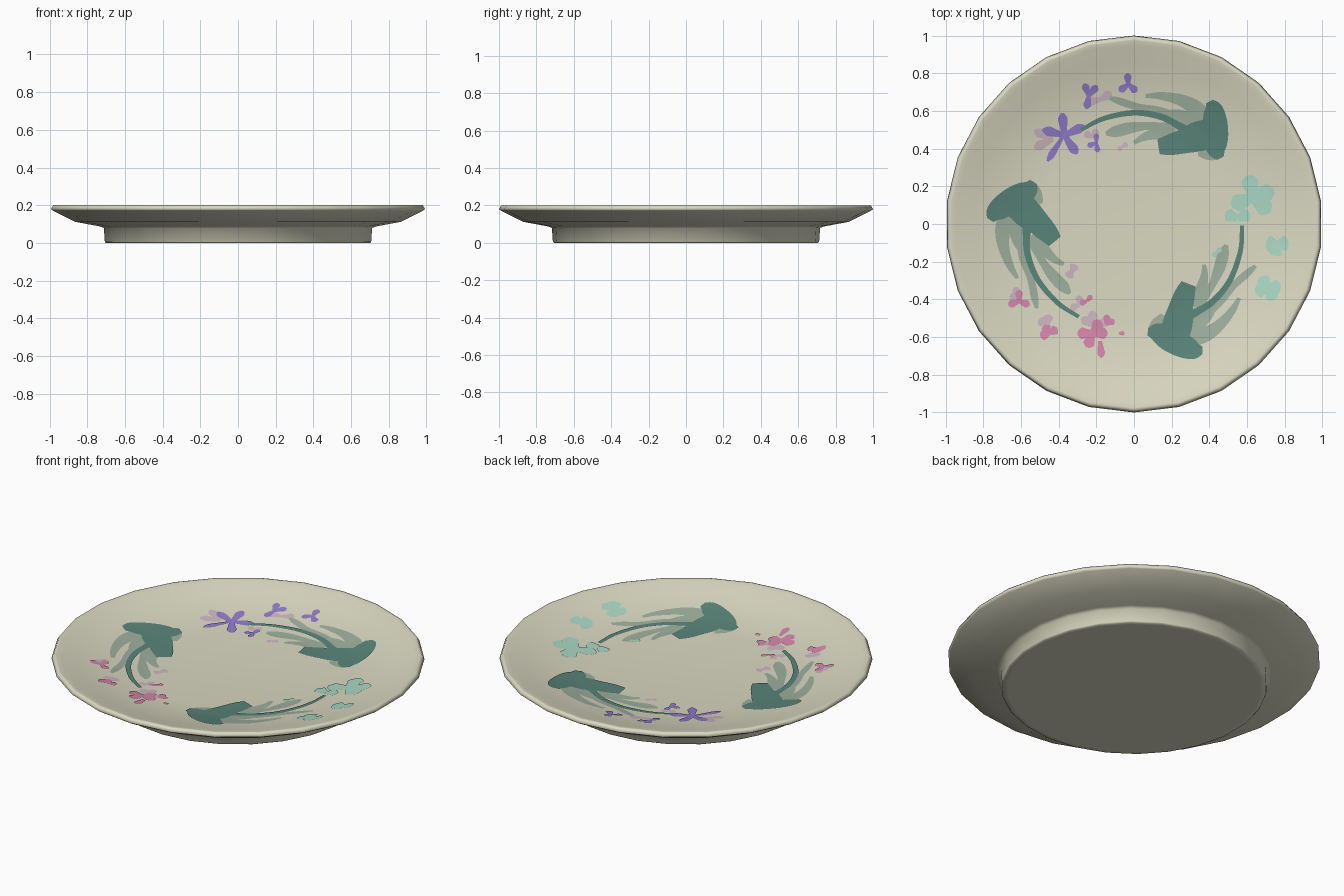
import bpy, bmesh, math
from mathutils import Vector

cube = bpy.data.objects.get("Cube")
if cube:
    bpy.data.objects.remove(cube)

SIDES = 26
STEP = math.tau / SIDES


def material(name, *rgb):
    mat = bpy.data.materials.new(name)
    mat.use_nodes = True
    mat.diffuse_color = (*rgb, 1)
    mat.node_tree.nodes["Principled BSDF"].inputs["Base Color"].default_value = (*rgb, 1)
    return mat


cream = material("cream_glaze", .70, .69, .54)
dark_green = material("dark_leaf_green", .10, .23, .19)
light_green = material("pale_leaf_green", .34, .43, .34)
purple = material("purple_petal", .28, .20, .58)
lilac = material("pale_lilac", .60, .47, .53)
pink = material("pink_petal", .66, .24, .40)
aqua = material("aqua_petal", .40, .68, .55)


def new_object(name, bm, mat):
    mesh = bpy.data.meshes.new(name)
    bm.to_mesh(mesh)
    bm.free()
    mesh.materials.append(mat)
    obj = bpy.data.objects.new(name, mesh)
    bpy.context.collection.objects.link(obj)
    for poly in mesh.polygons:
        poly.use_smooth = True
    return obj


# Plate: lathed profile, from the centre of the well over the rim to the foot
WELL = [(0, .105), (.5, .108), (.62, .117), (.74, .136), (.86, .165), (.95, .193), (.975, .199)]
UNDER = [(.988, .2), (1, .18), (.99, .172), (.87, .112), (.74, .088), (.717, .08),
         (.712, .006), (.706, 0), (.68, 0), (0, 0)]

bm = bmesh.new()
verts = [bm.verts.new((0, r, z)) for r, z in WELL + UNDER]
edges = [bm.edges.new(pair) for pair in zip(verts, verts[1:])]
bmesh.ops.spin(bm, geom=verts + edges, cent=(0, 0, 0), axis=(0, 0, 1),
               angle=math.tau, steps=SIDES)
bmesh.ops.remove_doubles(bm, verts=bm.verts, dist=.0005)
bmesh.ops.recalc_face_normals(bm, faces=bm.faces)
new_object("plate", bm, cream)


def surface_height(x, y):
    """Height of the faceted well at a point."""
    turn = (math.atan2(y, x) - math.pi / 2) % STEP - STEP / 2
    r = math.hypot(x, y) * math.cos(turn) / math.cos(STEP / 2)
    for (r0, z0), (r1, z1) in zip(WELL, WELL[1:]):
        if r <= r1:
            return z0 + (z1 - z0) * (r - r0) / (r1 - r0)
    return WELL[-1][1]


def smooth_path(points, steps=6):
    """Catmull-Rom samples through (x, y, half width) points."""
    pts = [Vector(p) / 100 for p in points]
    pts = [2 * pts[0] - pts[1]] + pts + [2 * pts[-1] - pts[-2]]
    path = []
    for a, b, c, d in zip(pts, pts[1:], pts[2:], pts[3:]):
        for i in range(steps):
            t = i / steps
            path.append(.5 * (2 * b + (c - a) * t + (2 * a - 5 * b + 4 * c - d) * t ** 2
                              + (3 * b - a - 3 * c + d) * t ** 3))
    return path + [pts[-2]]


def brush(bm, points, lift, turn=0):
    """Thin brush stroke draped on the well."""
    path = smooth_path(points)
    rows = []
    for i, p in enumerate(path):
        along = path[min(i + 1, len(path) - 1)] - path[max(i - 1, 0)]
        side = Vector((-along.y, along.x)).normalized() * max(p.z, .002)
        row = []
        for k in (-1, -.5, 0, .5, 1):
            q = Vector((p.x, p.y)) + side * k
            x = q.x * math.cos(turn) - q.y * math.sin(turn)
            y = q.x * math.sin(turn) + q.y * math.cos(turn)
            row.append(bm.verts.new((x, y, surface_height(x, y) + lift)))
        rows.append(row)
    for a, b in zip(rows, rows[1:]):
        for k in range(4):
            bm.faces.new((a[k], a[k + 1], b[k + 1], b[k]))


def painting(name, mat, strokes, lift, turns=(0,)):
    bm = bmesh.new()
    for turn in turns:
        for points in strokes:
            brush(bm, points, lift, turn)
    for face in bm.faces:
        face.normal_update()
        if face.normal.z < 0:
            face.normal_flip()
    new_object(name, bm, mat)


def petal(x, y, angle, length, width):
    """Tapered petal from a flower centre, angle in degrees."""
    c, s = math.cos(math.radians(angle)), math.sin(math.radians(angle))
    return [(x + c * length * t, y + s * length * t, width * w)
            for t, w in ((0, .5), (.4, .8), (.75, 1), (1, .3))]


def flower(x, y, length, width, *angles):
    return [petal(x, y, a, length, width) for a in angles]


# Three matching leaf sprigs
THIRDS = [math.tau * i / 3 for i in range(3)]
painting("pale_leaves", light_green, [
    [(-13, 67, 1), (-7, 65, 2), (2, 62, 2), (14, 59, 3), (28, 54, 3)],
    [(6, 68, 1), (14, 68, 2), (24, 66, 3), (32, 62, 4), (39, 56, 4)],
    [(-15, 48, 1), (-10, 49, 3), (-2, 51, 3), (8, 52, 2), (20, 51, 3)],
    [(0, 43, 1), (5, 46, 2), (12, 48, 3), (22, 49, 3)],
    [(12, 58, 1), (22, 56, 5), (32, 52, 6), (40, 48, 4)],
    [(34, 37, 1), (39, 37, 3), (44, 37, 3), (47, 36, 1)],
], .002, THIRDS)
painting("dark_leaves", dark_green, [
    [(-28, 50, 1), (-16, 56, 1.3), (0, 59, 1.5), (14, 57, 1.7), (24, 52, 2), (32, 47, 3)],
    [(40, 65, 2), (42, 61, 5), (43, 54, 6.5), (43, 46, 7), (44, 39, 5), (46, 35, 2)],
    [(13, 41, 4), (19, 42, 5.5), (27, 44, 6.5), (36, 46, 7), (43, 48, 5)],
    [(26, 50, 1), (32, 51, 3), (40, 52, 4)],
], .004, THIRDS)

# Flowers, one colour beside each sprig
painting("purple_flowers", purple,
         flower(-37, 47, 12, 2.5, 95, 165, 25, 305)
         + flower(-38, 46, 15, 1.8, 238)
         + flower(-24, 68, 7, 2, 110, 50, 260)
         + flower(-3, 74, 6, 2, 95, 215, 320)
         + flower(-20, 43, 5, 1.5, 90, 200, 280), .004)
painting("pink_flowers", pink,
         flower(-22, -58, 8, 3, 0, 60, 180, 250)
         + flower(-18, -62, 9, 2, 275)
         + flower(-15, -53, 5, 1.8, 80, 20)
         + flower(-45, -58, 5, 2.5, 30, 120, 200)
         + flower(-61, -41, 6, 2, 90, 200, 340)
         + flower(-25, -41, 4, 1.5, 50, 200)
         + flower(-8, -58, 3, 1.2, 0), .004)
painting("aqua_flowers", aqua,
         flower(63, 14, 12, 4.5, 100, 20, 320, 200)
         + flower(55, 3, 7, 3.5, 160, 20)
         + flower(76, -11, 6, 4, 10, 170, 250)
         + flower(71, -34, 7, 3.5, 10, 120, 200, 300)
         + flower(44, -15, 3, 1.5, 45, 225), .004)
painting("pale_petals", lilac,
         flower(-43, 45, 11, 2.5, 155, 205)
         + flower(-18, 66, 7, 2.5, 30, 190)
         + flower(-22, 46, 5, 2, 60, 150)
         + flower(-6, 41, 3, 1.5, 30, 210)
         + flower(-33, -25, 4, 2.5, 60, 240)
         + flower(-29, -43, 5, 2, 90, 200)
         + flower(-46, -53, 5, 2.5, 80, 160)
         + flower(-21, -54, 8, 2.5, 100, 150, 20)
         + flower(-61, -38, 5, 2, 120, 190), .002)
